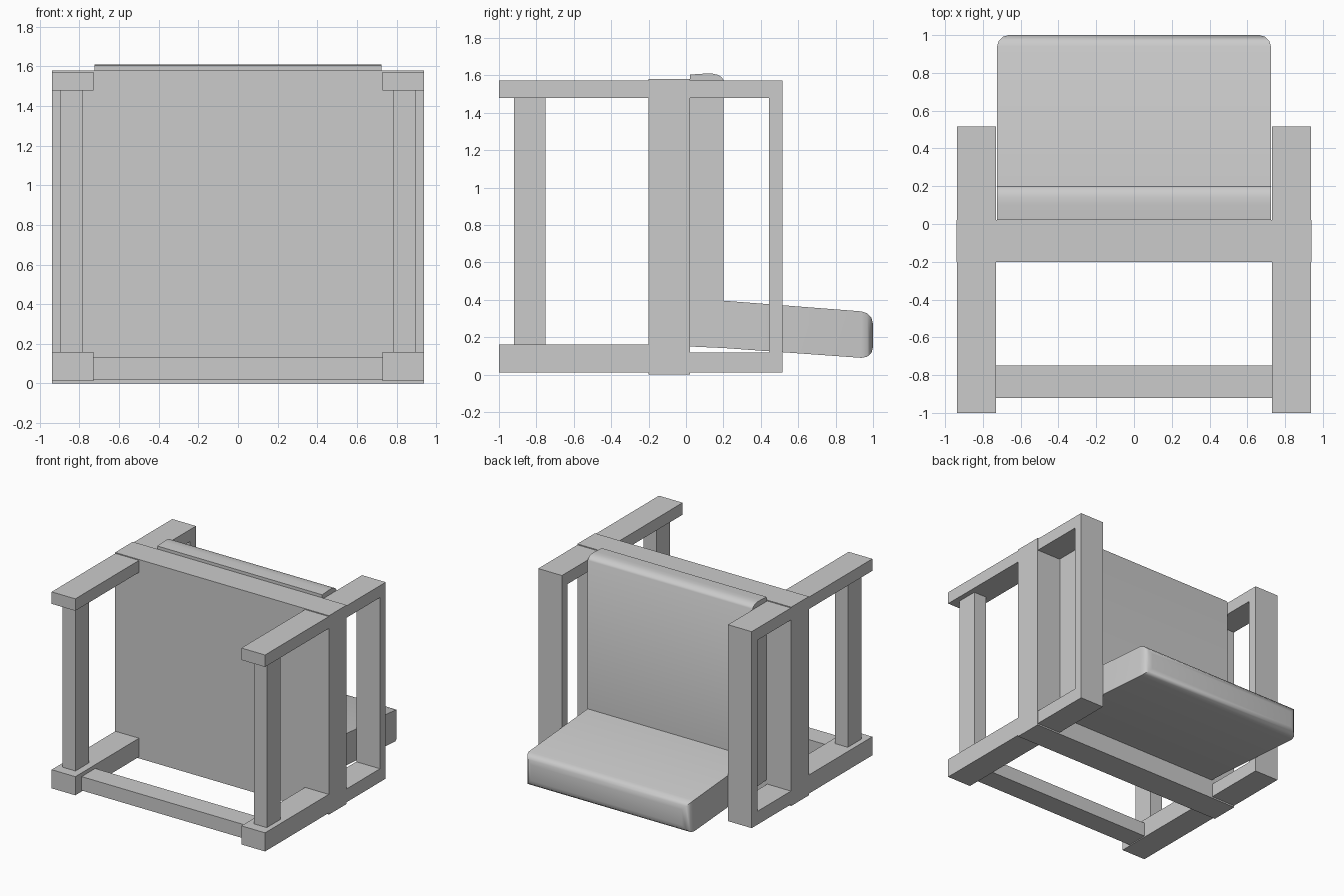
import bpy, bmesh

if "Cube" in bpy.data.objects:
    bpy.data.objects.remove(bpy.data.objects["Cube"])


def finish(name, bm, smooth=False):
    bmesh.ops.recalc_face_normals(bm, faces=bm.faces)
    me = bpy.data.meshes.new(name)
    bm.to_mesh(me)
    bm.free()
    ob = bpy.data.objects.new(name, me)
    bpy.context.collection.objects.link(ob)
    if smooth:
        bpy.ops.object.select_all(action='DESELECT')
        ob.select_set(True)
        bpy.context.view_layer.objects.active = ob
        bpy.ops.object.shade_smooth_by_angle(angle=0.7)
    return ob


def box(name, x, y, z):
    bm = bmesh.new()
    bmesh.ops.create_cube(bm, size=1)
    for v in bm.verts:
        v.co = [lo + (c + 0.5) * (hi - lo) for c, (lo, hi) in zip(v.co, (x, y, z))]
    return finish(name, bm)


def extrude_profile(pts, x0, x1):
    # extrude a (y, z) outline along x
    bm = bmesh.new()
    face = bm.faces.new([bm.verts.new((x0, y, z)) for y, z in pts])
    ext = bmesh.ops.extrude_face_region(bm, geom=[face])["geom"]
    for v in ext:
        if isinstance(v, bmesh.types.BMVert):
            v.co.x = x1
    return bm


# central board
box("back_board", (-0.94, 0.94), (-0.2, 0.022), (0, 1.58))

# side frames
for side, s in (("left", -1), ("right", 1)):
    def xs(a, b):
        return tuple(sorted((s * a, s * b)))
    wide = xs(0.73, 0.938)
    box(side + "_front_top_rail", wide, (-1, -0.2), (1.478, 1.573))
    box(side + "_front_bottom_rail", wide, (-1, -0.2), (0.012, 0.16))
    box(side + "_front_post", xs(0.785, 0.897), (-0.92, -0.75), (0.16, 1.478))
    # open rear frame as one C-shaped profile
    c_shape = [(0.022, 0.012), (0.515, 0.012), (0.515, 1.573), (0.022, 1.573),
               (0.022, 1.478), (0.443, 1.478), (0.443, 0.118), (0.022, 0.118)]
    finish(side + "_rear_frame", extrude_profile(c_shape, *wide))

# low front crossbar
box("front_crossbar", (-0.73, 0.73), (-0.92, -0.75), (0.02, 0.13))

# L-shaped cushion: backrest and seat in one profile, rounded seat end
cushion = [(0.022, 0.15), (0.2, 0.142), (1.0, 0.085), (1.0, 0.333),
           (0.2, 0.395), (0.2, 1.575), (0.192, 1.588), (0.172, 1.602),
           (0.14, 1.609), (0.10, 1.609), (0.022, 1.604)]
bm = extrude_profile(cushion, -0.725, 0.725)
end = next(f for f in bm.faces if all(v.co.y > 0.99 for v in f.verts))
bmesh.ops.bevel(bm, geom=list(end.edges), offset=0.062, segments=3,
                profile=0.5, affect='EDGES')
finish("seat_cushion", bm, smooth=True)
